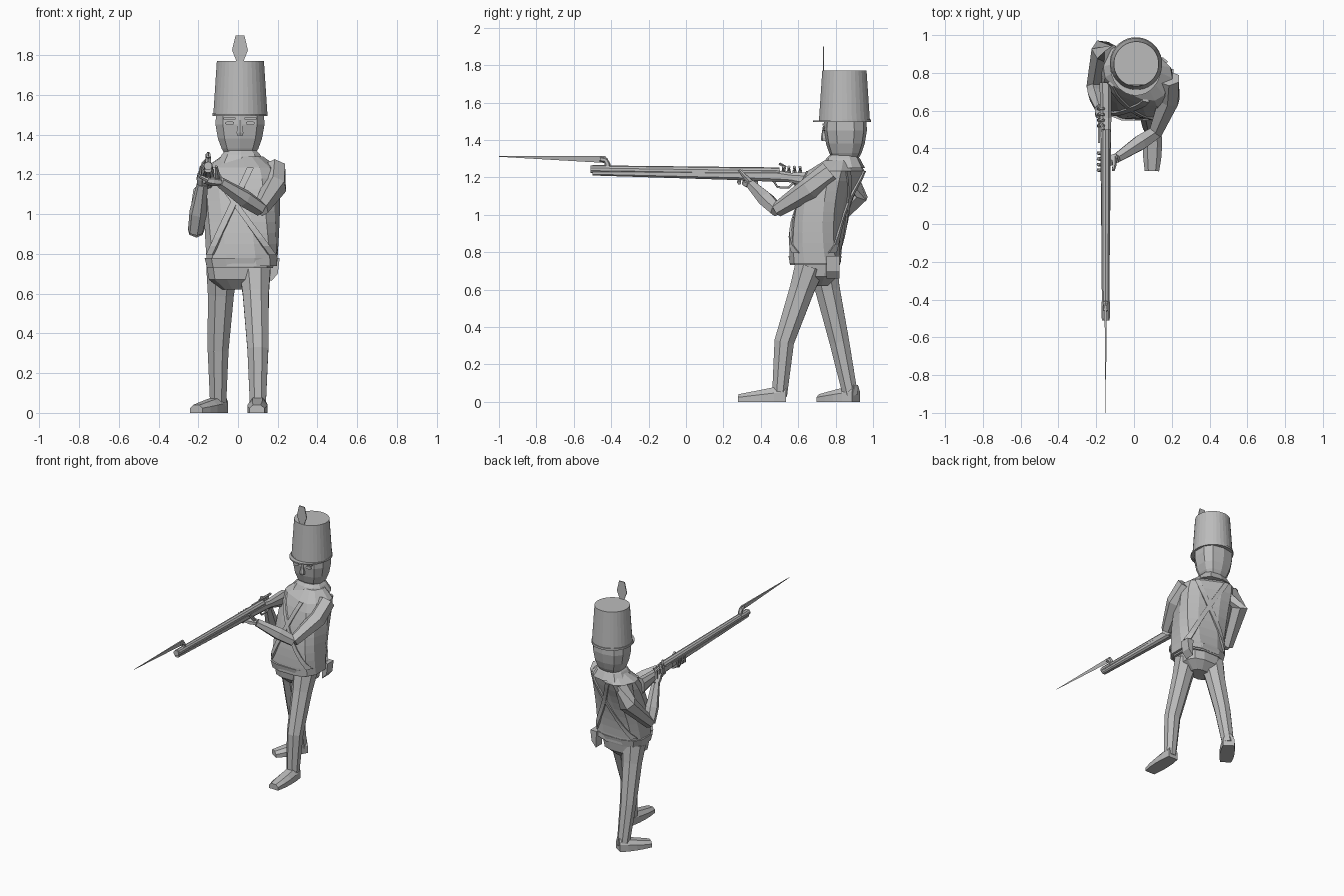
import bpy, bmesh
from math import sin, cos, pi, radians, copysign
from mathutils import Vector

default_cube = bpy.data.objects.get("Cube")
if default_cube:
    bpy.data.objects.remove(default_cube)

# The single colour
grey = bpy.data.materials.new("plain grey")
grey.use_nodes = True
grey.diffuse_color = (.5, .5, .5, 1)
grey.node_tree.nodes["Principled BSDF"].inputs["Base Color"].default_value = grey.diffuse_color

RIGHTWARD, BACKWARD, UPWARD = Vector.Fill(3), Vector.Fill(3), Vector.Fill(3)
RIGHTWARD.x = BACKWARD.y = UPWARD.z = 1


def point(x, y, z):
    return Vector((x, y, z))


def loft(name, rings):
    """Skin a row of closed rings and cap both ends."""
    mesh_builder = bmesh.new()
    rows = [[mesh_builder.verts.new(p) for p in ring] for ring in rings]
    for lower, upper in zip(rows, rows[1:]):
        for i in range(len(lower)):
            mesh_builder.faces.new((lower[i - 1], lower[i], upper[i], upper[i - 1]))
    mesh_builder.faces.new(rows[0])
    mesh_builder.faces.new(rows[-1])
    bmesh.ops.recalc_face_normals(mesh_builder, faces=mesh_builder.faces)
    mesh = bpy.data.meshes.new(name)
    mesh_builder.to_mesh(mesh)
    mesh_builder.free()
    mesh.materials.append(grey)
    bpy.context.collection.objects.link(bpy.data.objects.new(name, mesh))


def signed_power(value, power):
    return copysign(abs(value) ** power, value)


def ellipse(centre, across, along, width, depth, sides=8, power=1):
    """Closed ring; a power under one makes it boxier."""
    angles = [2 * pi * (i + .5) / sides for i in range(sides)]
    return [centre + across * width * signed_power(cos(a), power)
            + along * depth * signed_power(sin(a), power) for a in angles]


def tube(name, joints, start, end, sides=6, bulge=0, flat=1):
    """Limb through joints, its radius easing from start to end."""
    rings, last = [], len(joints) - 1
    for i, joint in enumerate(joints):
        heading = (joints[min(i + 1, last)] - joints[max(i - 1, 0)]).normalized()
        reference = BACKWARD if abs(heading.z) > .9 else UPWARD
        side = heading.cross(reference).normalized()
        radius = start + (end - start) * i / last + bulge * sin(pi * i / last)
        rings.append(ellipse(joint, side, side.cross(heading), radius, radius * flat, sides))
    loft(name, rings)


def stack(name, x, y, depth_ratio, profile, sides=10, power=.75):
    """Level sections from (height, half width) pairs."""
    loft(name, [ellipse(point(x, y, z), RIGHTWARD, BACKWARD, width, width * depth_ratio, sides, power)
                for z, width in profile])


def plate(name, outline, depth):
    loft(name, [outline, [p + depth for p in outline]])


def box(name, centre, width, depth, height):
    base = [centre + point(i * width, j * depth, -height) / 2
            for i, j in ((-1, -1), (1, -1), (1, 1), (-1, 1))]
    plate(name, base, UPWARD * height)


# Coat: rises from waist to square shoulders, leaning back and twisting to aim
def coat_section(t):
    twist = radians(-28 * t)
    across = point(cos(twist), sin(twist), 0)
    backward = UPWARD.cross(across)
    centre = point(.02, .69 + .14 * t * t, .74 + .55 * t)
    taper = 1 - .45 * t ** 20
    return centre, across, backward, (.18 + .015 * t) * taper, (.14 - .01 * t) * taper


loft("coat", [ellipse(*coat_section(i / 10), sides=12, power=.67) for i in range(11)])


def on_coat(t, side, facing, offset):
    """Point on the cloth; side runs across, facing picks front or back."""
    centre, across, backward, width, depth = coat_section(t)
    bow = (1 - abs(side) ** 3) ** (1 / 3)
    return centre + across * side * (width + offset) + backward * facing * bow * (depth + offset)


# Crossed belts, front and back
for facing, place in ((-1, "front"), (1, "back")):
    for hand in (-1, 1):
        strip = []
        for i in range(11):
            side, t = hand * (.85 - .14 * i), .1 + .08 * i
            inner = [on_coat(t, side + edge, facing, -.01) for edge in (-.09, .09)]
            outer = [on_coat(t, side + edge, facing, .008) for edge in (.09, -.09)]
            strip.append(inner + outer)
        loft(place + "_cross_belt", strip)

# Waist belt, hips, side flap and collar
stack("waist_belt", .01, .69, .8, [(.73, .17), (.78, .182)], 12, .67)
stack("hips", 0, .7, .75, [(.62, .08), (.67, .15), (.75, .165)], 12)
flap = [point(.165, .75, .66), point(.2, .75, .7), point(.21, .75, .78), point(.16, .75, .78)]
plate("coat_flap", flap, BACKWARD * .07)
stack("collar", .015, .84, .9, [(1.25, .13), (1.3, .1), (1.32, .08)])


# Striding legs and shoes
def leg(side_name, hip, knee, ankle, toe):
    tube(side_name + "_leg", [hip, hip.lerp(knee, .3), knee, ankle], .085, .043, 8)
    heel = ankle + (ankle - toe).normalized() * .035
    heel.z = 0
    heading = (toe - heel).normalized()
    side = heading.cross(UPWARD)
    rings = []
    for i in range(5):
        t = i / 4
        middle, rise = heel.lerp(toe, t), UPWARD * (.09 - .05 * t)
        edge = side * (.038 + .05 * t * (1 - t))
        rings.append([middle - edge, middle + edge, middle + edge + rise * .6,
                      middle + edge / 2 + rise, middle - edge / 2 + rise, middle - edge + rise * .6])
    loft(side_name + "_shoe", rings)


leg("left", point(.085, .66, .72), point(.1, .525, .32), point(.1, .5, .03), point(.095, .28, 0))
leg("right", point(-.08, .73, .72), point(-.1, .82, .32), point(-.1, .88, .03), point(-.21, .72, 0))


# Arms: left reaches under the barrel, right folds back to the trigger
def arm(side_name, shoulder, bicep, elbow, wrist, palm):
    tube(side_name + "_upper_arm", [shoulder, bicep, elbow], .06, .04, bulge=.012)
    tube(side_name + "_forearm", [elbow, elbow.lerp(wrist, .4), wrist], .038, .028, bulge=.012)
    tube(side_name + "_palm", [wrist, wrist.lerp(palm, .5), palm], .028, .024, bulge=.006, flat=.7)


arm("left", point(.185, .77, 1.23), point(.185, .66, 1.14), point(.115, .485, 1.025),
    point(-.09, .35, 1.16), point(-.17, .32, 1.17))
arm("right", point(-.11, .89, 1.22), point(-.165, .92, 1.11), point(-.215, .73, .91),
    point(-.18, .61, 1.15), point(-.18, .57, 1.21))


# Musket, laid along one gently sloping line
def bore(y, drop=0, sideways=0):
    return point(-.15 + sideways, y, 1.235 - .016 * y - drop)


def gun_ring(y, drop, width, height):
    return ellipse(bore(y, drop), RIGHTWARD, UPWARD, width, height, power=.8)


loft("musket_stock", [gun_ring(y, .02 + .12 * max(0, y - .5), .025 + .012 * y, height)
                      for y, height in ((-.5, .014), (.28, .027), (.48, .034), (.56, .027), (.75, .06))])
tube("barrel", [bore(-.51), bore(.5)], .021, .026, 10)
box("lock_plate", bore(.49, .01, -.035), .01, .12, .035)
tube("hammer", [bore(.52, 0, -.035), bore(.53, -.03, -.025), bore(.5, -.045, -.01)], .009, .008, 5)
tube("trigger_guard", [bore(.47, .05), bore(.49, .08), bore(.55, .08), bore(.58, .05)], .006, .006, 5)

# Fingers wrapped over the musket
for i in range(4):
    y = .285 + .03 * i
    tube("left_finger", [bore(y, .06), bore(y, .04, -.04), bore(y, 0, -.04)], .012, .008, 5)
    y = .52 + .03 * i
    tube("right_finger", [bore(y, .04, -.035), bore(y, -.01, -.035), bore(y, -.03, -.01)], .012, .009, 5)
tube("left_thumb", [bore(.35, .06, .045), bore(.31, .02, .045), bore(.285, -.01, .04)], .015, .008, 5)

# Bayonet
tube("bayonet_socket", [bore(-.5), bore(-.41)], .023, .023, 10)
tube("bayonet_neck", [bore(-.42), bore(-.42, -.03), bore(-.43, -.05), bore(-.46, -.055)], .016, .014)
loft("bayonet_blade", [[point(-.15 - w, y, 1.313), point(-.15 + w, y, 1.313), point(-.15, y, 1.313 - 6 * w)]
                       for y, w in ((-.43, .006), (-1, .0005))])

# Head and face
face_x = .01
stack("head", face_x, .852, .9, [(1.27, .06), (1.33, .096), (1.38, .115), (1.45, .128), (1.51, .125)])
stack("nose", face_x, .74, 1, [(1.395, .016), (1.41, .019), (1.475, .008)], 6)
for hand in (-1, 1):
    eye = point(face_x + hand * .052, .734, 1.458)
    plate("eye", ellipse(eye, RIGHTWARD, UPWARD, .024, .011), BACKWARD * .009)
    box("eyebrow", eye + UPWARD * .024, .06, .01, .009)

# Tall hat with rim, peak and plume
stack("hat_rim", face_x, .85, 1, [(1.495, .139), (1.51, .139)], 32, 1)
stack("hat", face_x + .002, .847, 1, [(1.5, .137), (1.77, .119)], 32, 1)
peak = [point(face_x - .137 * cos(pi * i / 16), .84 - .16 * sin(pi * i / 16), 1.495) for i in range(17)]
plate("hat_peak", peak, UPWARD * .009)
plume_half = [(.017, 1.75), (.02, 1.775), (.04, 1.825), (.022, 1.9)]
right_edge = [point(face_x + w, .732, z) for w, z in plume_half]
left_edge = [point(face_x - w, .732, z) for w, z in reversed(plume_half)]
plate("plume", right_edge + left_edge, BACKWARD * .006)
